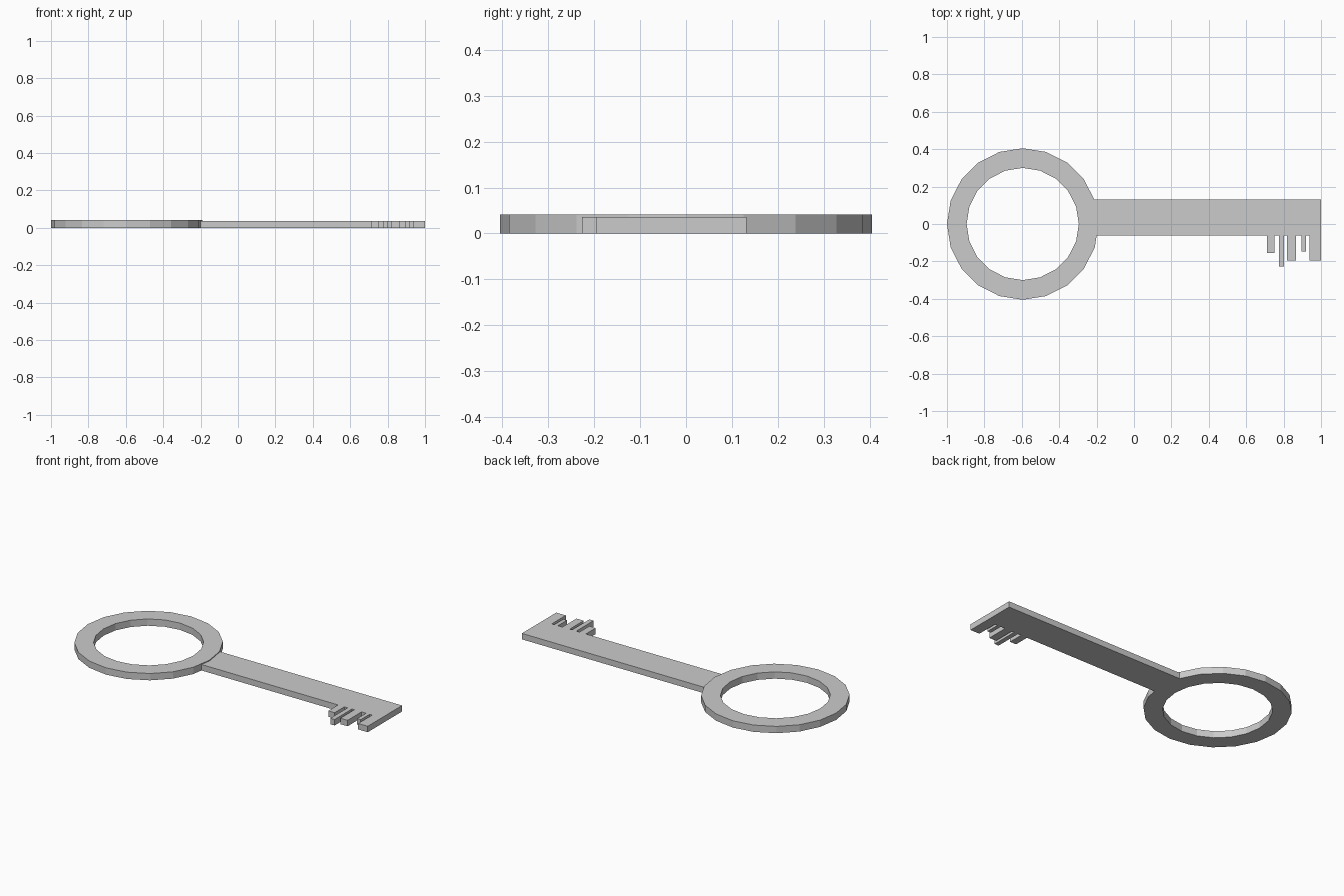
import bpy, bmesh, math

if "Cube" in bpy.data.objects:
    bpy.data.objects.remove(bpy.data.objects["Cube"])

SIDES = 20
CX, R_OUT, R_IN = -0.595, 0.405, 0.30
BOW_H, BLADE_H = 0.041, 0.036


def finish(bm, name):
    bmesh.ops.recalc_face_normals(bm, faces=bm.faces)
    mesh = bpy.data.meshes.new(name)
    bm.to_mesh(mesh)
    bm.free()
    obj = bpy.data.objects.new(name, mesh)
    bpy.context.collection.objects.link(obj)
    return obj


def ring_point(i, r):
    a = 2 * math.pi * i / SIDES
    return CX + r * math.cos(a), r * math.sin(a)


# Bow: flat 20-sided ring with a rectangular cross-section
bm = bmesh.new()
section = [(R_IN, 0), (R_OUT, 0), (R_OUT, BOW_H), (R_IN, BOW_H)]
loops = [[bm.verts.new((*ring_point(i, r), z)) for r, z in section]
         for i in range(SIDES)]
for i in range(SIDES):
    a, b = loops[i], loops[(i + 1) % SIDES]
    for j in range(4):
        k = (j + 1) % 4
        bm.faces.new((a[j], a[k], b[k], b[j]))
finish(bm, "bow_ring")

# Blade: shaft outline with the teeth along the lower edge
TOP, LOW, START = 0.132, -0.062, -0.215
teeth = [(0.71, 0.752, -0.155), (0.774, 0.802, -0.227), (0.818, 0.866, -0.195),
         (0.896, 0.920, -0.147), (0.937, 1.0, -0.195)]
outline = [(START, TOP), (START, LOW)]
for x0, x1, y in teeth:
    outline += [(x0, LOW), (x0, y), (x1, y)]
    if x1 < 1.0:
        outline.append((x1, LOW))
outline.append((1.0, TOP))

bm = bmesh.new()
face = bm.faces.new([bm.verts.new((x, y, 0)) for x, y in outline])
ext = bmesh.ops.extrude_face_region(bm, geom=[face], use_keep_orig=True)
top = [v for v in ext["geom"] if isinstance(v, bmesh.types.BMVert)]
bmesh.ops.translate(bm, verts=top, vec=(0, 0, BLADE_H))
finish(bm, "blade_with_teeth")
